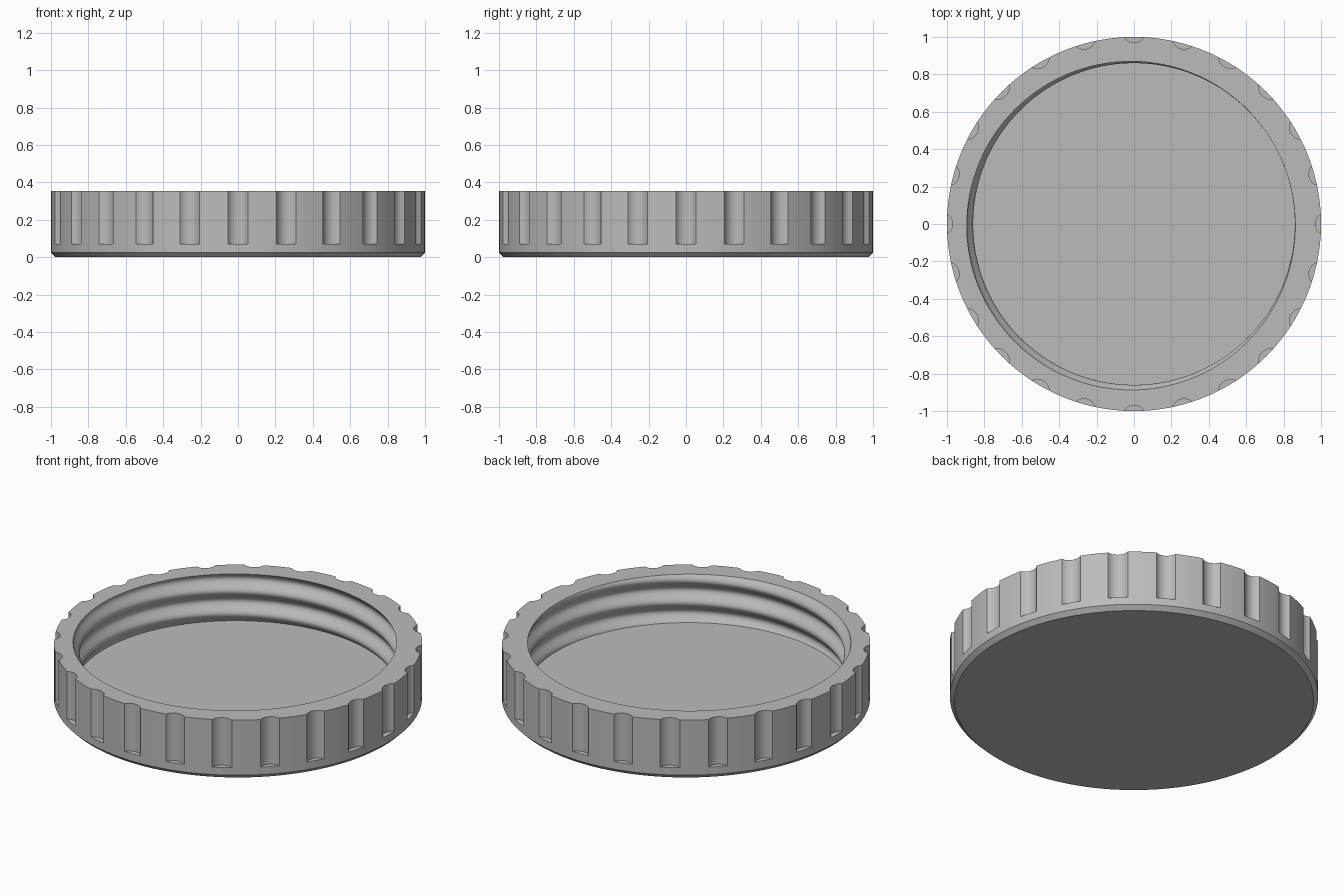
import bpy, bmesh, math

cube = bpy.data.objects.get("Cube")
if cube:
    bpy.data.objects.remove(cube, do_unlink=True)

HEIGHT, CHAMFER, FLOOR = 0.355, 0.025, 0.07
NOTCHES, NOTCH_DIST, NOTCH_RADIUS = 24, 1.034, 0.064
PITCH, THREAD_MID, THREAD_DEPTH = 0.135, 0.878, 0.018
THREAD_START = math.radians(210)
ROWS = 44

# Half angle that one grip notch takes up on the unit rim
half = math.acos((1 + NOTCH_DIST**2 - NOTCH_RADIUS**2) / (2 * NOTCH_DIST))
step = math.tau / NOTCHES

# Angles round the lid, paired with the outer radius inside the notches
samples = []
for n in range(NOTCHES):
    for i in range(10):
        a = half * (i / 5 - 1)
        gap = max(0, NOTCH_RADIUS**2 - (NOTCH_DIST * math.sin(a))**2)
        r = 1 if i == 0 else NOTCH_DIST * math.cos(a) - math.sqrt(gap)
        samples.append((n * step + a, r))
    for i in range(5):
        samples.append((n * step + half + (step - 2 * half) * i / 5, 1))


def thread_radius(angle, z):
    """Radius of the right-handed rolled thread on the inner wall."""
    phase = math.tau * (z - HEIGHT) / PITCH - (angle - THREAD_START)
    return THREAD_MID + THREAD_DEPTH * math.cos(phase)


bm = bmesh.new()


def ring(z, radius):
    return [bm.verts.new((radius(a, r) * math.cos(a), radius(a, r) * math.sin(a), z))
            for a, r in samples]


# Outside: chamfered base, plain band, notched grip
rings = [
    ring(0, lambda a, r: 1 - CHAMFER),
    ring(CHAMFER, lambda a, r: 1),
    ring(FLOOR, lambda a, r: 1),
    ring(FLOOR, lambda a, r: r),
    ring(HEIGHT, lambda a, r: r),
]
# Inside: threaded wall from the rim down to the floor
for k in range(ROWS + 1):
    z = HEIGHT + (FLOOR - HEIGHT) * k / ROWS
    rings.append(ring(z, lambda a, r: thread_radius(a, z)))

count = len(samples)
for low, high in zip(rings, rings[1:]):
    for i in range(count):
        j = (i + 1) % count
        bm.faces.new((low[i], low[j], high[j], high[i]))
bm.faces.new(rings[0][::-1])
bm.faces.new(rings[-1])

# Collapse the notch ledge where there is no notch
bmesh.ops.remove_doubles(bm, verts=bm.verts, dist=0.00001)
bmesh.ops.recalc_face_normals(bm, faces=bm.faces)

mesh = bpy.data.meshes.new("screw_lid")
bm.to_mesh(mesh)
bm.free()
lid = bpy.data.objects.new("screw_lid", mesh)
bpy.context.collection.objects.link(lid)

# Plain grey plastic
grey = bpy.data.materials.new("grey_plastic")
grey.use_nodes = True
colour = (0.5, 0.5, 0.5, 1)
grey.diffuse_color = colour
grey.node_tree.nodes["Principled BSDF"].inputs["Base Color"].default_value = colour
mesh.materials.append(grey)

bpy.ops.object.select_all(action="DESELECT")
lid.select_set(True)
bpy.context.view_layer.objects.active = lid
bpy.ops.object.shade_smooth_by_angle(angle=math.radians(30))
